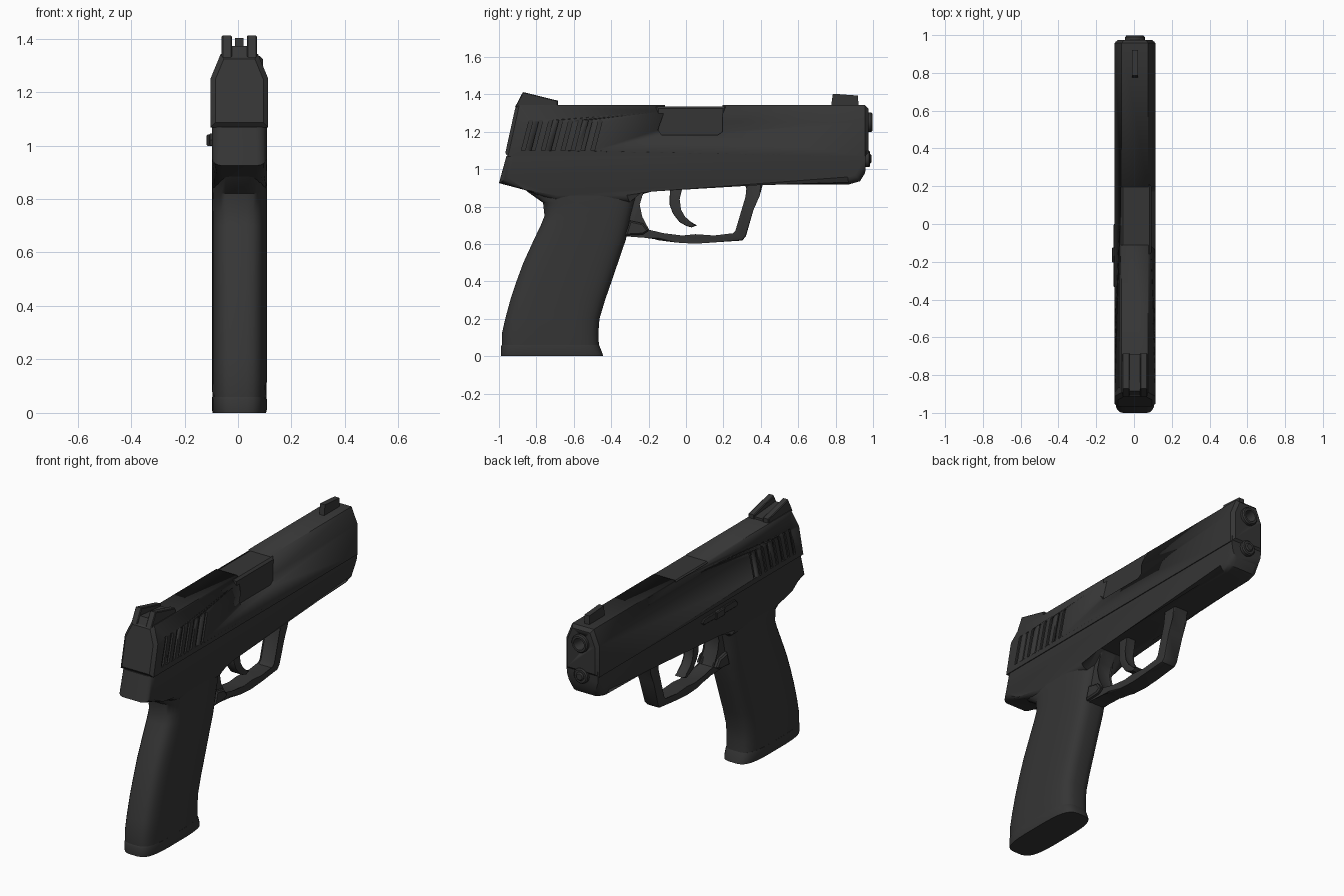
import bpy, bmesh, math

if "Cube" in bpy.data.objects:
    bpy.data.objects.remove(bpy.data.objects["Cube"])

C = 0.005  # body centre in x
mat = bpy.data.materials.new("charcoal")
mat.diffuse_color = (0.036, 0.036, 0.036, 1)
mat.use_nodes = True
mat.node_tree.nodes["Principled BSDF"].inputs["Base Color"].default_value = mat.diffuse_color


def finish(bm, name, angle=35):
    bmesh.ops.recalc_face_normals(bm, faces=bm.faces)
    me = bpy.data.meshes.new(name)
    bm.to_mesh(me)
    bm.free()
    me.materials.append(mat)
    ob = bpy.data.objects.new(name, me)
    bpy.context.collection.objects.link(ob)
    bpy.ops.object.select_all(action='DESELECT')
    bpy.context.view_layer.objects.active = ob
    ob.select_set(True)
    bpy.ops.object.shade_smooth_by_angle(angle=math.radians(angle))
    return ob


def add_prism(bm, pts, a, b, axis='x', move=None):
    """Extrude a 2D outline from a to b; returns the cap edges."""
    caps = []
    for t in (a, b):
        co = [(t, p, q) if axis == 'x' else (p, t, q) for p, q in pts]
        vs = [bm.verts.new(move(c) if move else c) for c in co]
        caps.append(vs)
    faces = [bm.faces.new(vs) for vs in caps]
    n = len(pts)
    for i in range(n):
        j = (i + 1) % n
        bm.faces.new((caps[0][i], caps[0][j], caps[1][j], caps[1][i]))
    return [e for f in faces for e in f.edges]


def prism(name, pts, a, b, bevel=0, segs=1, axis='x', move=None, zmax=9):
    bm = bmesh.new()
    edges = add_prism(bm, pts, a, b, axis, move)
    if bevel:
        edges = [e for e in edges if (e.verts[0].co.z + e.verts[1].co.z) / 2 < zmax]
        bmesh.ops.bevel(bm, geom=edges, offset=bevel, segments=segs,
                        profile=0.5, affect='EDGES', clamp_overlap=True)
    return finish(bm, name)


def rect(y0, y1, z0, z1):
    return [(y0, z0), (y1, z0), (y1, z1), (y0, z1)]


def loft(name, rings, half, n=32, power=0.55):
    """Stack rounded-rectangle rings given as (z, back y, front y, width scale)."""
    bm = bmesh.new()
    loops = []
    for z, yb, yf, s in rings:
        loop = []
        for i in range(n):
            a = 2 * math.pi * (i + 0.5) / n
            c, d = math.cos(a), math.sin(a)
            u = math.copysign(abs(c) ** power, c)
            v = math.copysign(abs(d) ** power, d)
            loop.append(bm.verts.new((C + u * half * s, (yb + yf) / 2 + v * (yf - yb) / 2, z)))
        loops.append(loop)
    for l0, l1 in zip(loops, loops[1:]):
        for i in range(n):
            j = (i + 1) % n
            bm.faces.new((l0[i], l0[j], l1[j], l1[i]))
    bm.faces.new(loops[0])
    bm.faces.new(loops[-1])
    return finish(bm, name, 40)


def lathe(name, prof, z, n=24):
    """Turn (y, radius) points around a lengthwise axis at height z."""
    bm = bmesh.new()
    loops = [[bm.verts.new((C + r * math.cos(2 * math.pi * i / n), y,
                            z + r * math.sin(2 * math.pi * i / n))) for i in range(n)]
             for y, r in prof]
    for l0, l1 in zip(loops, loops[1:]):
        for i in range(n):
            j = (i + 1) % n
            bm.faces.new((l0[i], l0[j], l1[j], l1[i]))
    bm.faces.new(loops[0])
    bm.faces.new(loops[-1])
    return finish(bm, name)


def cut(ob, cutter):
    m = ob.modifiers.new("cut", 'BOOLEAN')
    m.operation, m.object, m.solver = 'DIFFERENCE', cutter, 'EXACT'
    bpy.context.view_layer.objects.active = ob
    bpy.ops.object.modifier_apply(modifier=m.name)
    bpy.data.objects.remove(cutter)


# Slide: chamfered section, leaning rear face
section = [(C - .108, 1.068), (C + .108, 1.068), (C + .108, 1.25),
           (C + .07, 1.342), (C - .07, 1.342), (C - .108, 1.25)]
lean = lambda c: (c[0], c[1] + (c[2] - 1.068) * 0.22 if c[1] < 0 else c[1], c[2])
slide = prism("slide", section, -0.97, 0.975, .018, 1, 'y', lean)

# Ejection port opening and the chamber block inside it
port = [(-.15, 1.21), (-.13, 1.182), (.17, 1.182), (.195, 1.2), (.195, 1.4), (-.105, 1.4), (-.115, 1.31)]
cut(slide, prism("port_cutter", port, C - .074, .3))
prism("chamber_block", rect(-.16, .21, 1.15, 1.335), C - .074, C + .088, .012)

# Slanted grip grooves on both sides of the slide
bm = bmesh.new()
for i in range(8):
    y = -0.88 + i * 0.053
    groove = [(y, 1.1), (y + .02, 1.1), (y + .062, 1.262), (y + .042, 1.262)]
    add_prism(bm, groove, C + .098, C + .2)
    add_prism(bm, groove, C - .2, C - .098)
cut(slide, finish(bm, "groove_cutter"))

# Muzzle opening, barrel and guide rod
cut(slide, lathe("muzzle_cutter", [(.85, .048), (1.1, .048)], 1.25))
lathe("barrel", [(.84, .052), (.99, .052), (.997, .046), (.997, .034), (.975, .03), (.87, .03)], 1.25)
lathe("guide_rod_collar", [(.9, .045), (.978, .045), (.984, .038)], 1.055)
lathe("guide_rod", [(.9, .025), (.986, .025), (.993, .018)], 1.055)

# Sights
for side, a, b in (("left", -.066, -.028), ("right", .028, .066)):
    prism("rear_sight_" + side, [(-.915, 1.33), (-.872, 1.412), (-.685, 1.366), (-.685, 1.33)],
          C + a, C + b, .004)
prism("rear_sight_base", [(-.905, 1.33), (-.885, 1.372), (-.69, 1.355), (-.69, 1.33)], C - .03, C + .03)
prism("front_sight", [(.775, 1.33), (.785, 1.403), (.92, 1.393), (.922, 1.33)], C - .016, C + .016)

# Frame with rounded underside and rear overhang
frame = [(-.96, 1.07), (-1, .925), (-.86, .888), (-.7, .82), (-.3, .82), (-.2, .92),
         (.87, .918), (.93, .935), (.958, .98), (.965, 1.1)]
prism("frame", frame, C - .103, C + .103, .04, 4, zmax=1.01)

# Grip and magazine base
loft("grip", [(.058, -.985, -.465, .98), (.12, -.985, -.468, 1), (.2, -.967, -.462, 1),
              (.3, -.94, -.432, 1), (.4, -.907, -.397, 1), (.5, -.87, -.363, 1),
              (.62, -.815, -.322, 1), (.7, -.777, -.303, 1), (.75, -.757, -.293, 1),
              (.82, -.765, -.275, 1), (.88, -.85, -.255, 1), (.95, -.9, -.23, .98)], .103)
loft("magazine_base", [(0, -.99, -.442, .97), (.012, -.99, -.445, 1), (.05, -.99, -.46, 1),
                       (.06, -.985, -.465, .985)], .103)

# Trigger guard loop
guard = [(-.36, .64), (-.315, .64), (-.22, .645), (-.15, .62), (-.05, .607), (.05, .601), (.15, .608),
         (.3, .618), (.32, .64), (.36, .78), (.382, .86), (.42, .935),
         (.30, .935), (.335, .9), (.33, .85), (.275, .665), (.255, .645), (.15, .645), (.05, .652),
         (-.02, .645), (-.12, .645), (-.205, .665), (-.245, .74), (-.26, .81), (-.245, .86),
         (-.19, .935), (-.36, .935)]
prism("trigger_guard", guard, C - .048, C + .048, .012, 2)

# Trigger
trigger = [(-.085, .94), (-.088, .81), (-.07, .762), (-.035, .717), (0, .697), (.03, .688), (.06, .70),
           (.02, .715), (-.01, .742), (-.032, .78), (-.04, .84), (-.008, .94)]
prism("trigger", trigger, C - .03, C + .03, .006, 2)

# Release paddles behind the guard, both sides
for side, s in (("left", -1), ("right", 1)):
    paddle = [(-.325, .645), (-.23, .65), (-.2, .67), (-.23, .71), (-.3, .725)]
    prism("release_paddle_" + side, paddle, *sorted((C + s * .03, C + s * .07)), .008)

# Slide stop lever on the left
lever = [(-.33, 1.0), (-.02, 1.005), (0, 1.022), (-.02, 1.04), (-.31, 1.045), (-.335, 1.02)]
prism("slide_stop_lever", lever, C - .113, C - .09, .004)
prism("slide_stop_tab", rect(-.205, -.125, .998, 1.042), C - .122, C - .09, .005)
